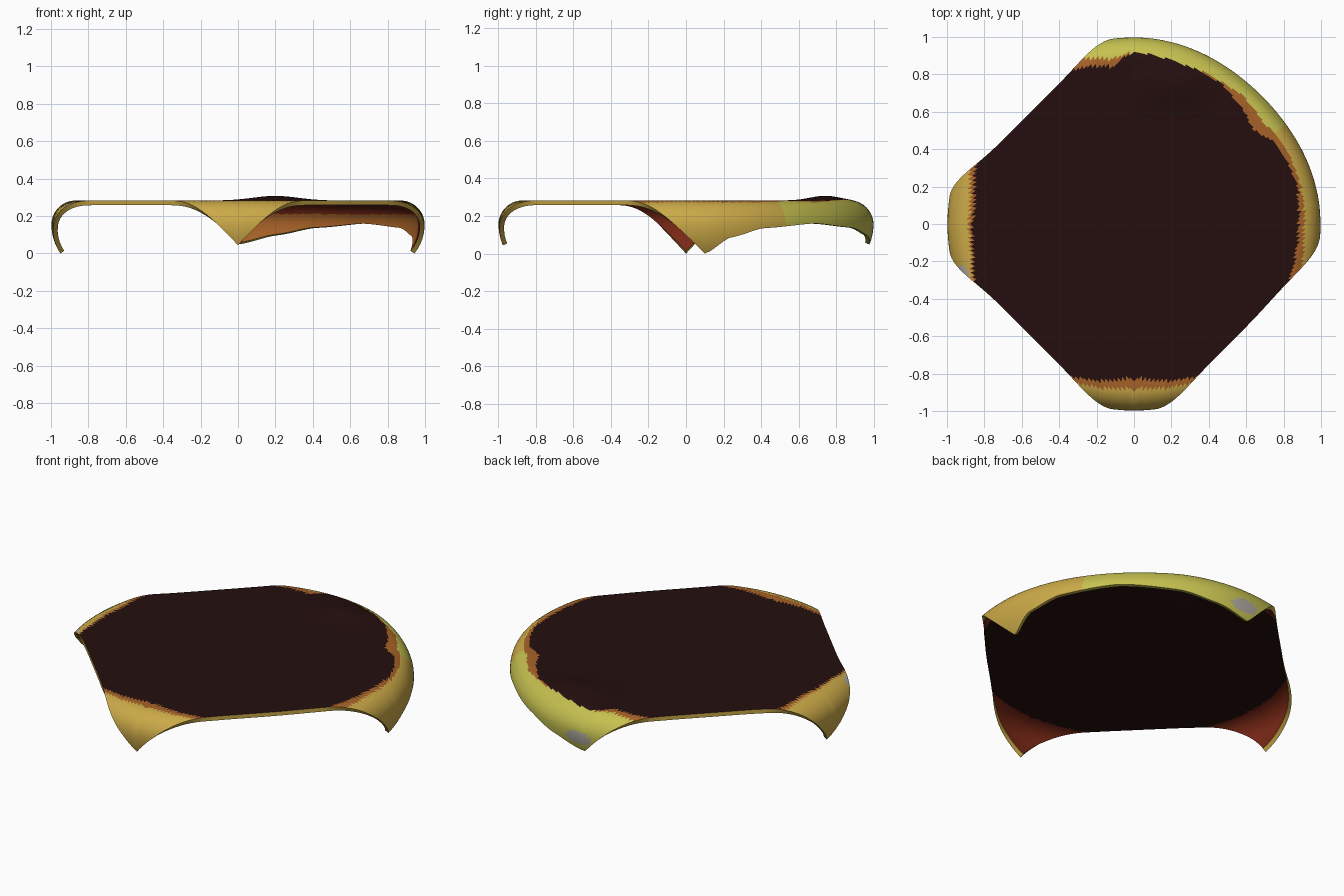
import bpy, bmesh, math

if "Cube" in bpy.data.objects:
    bpy.data.objects.remove(bpy.data.objects["Cube"])

THICK, TOP = 0.025, 0.287
N, ROWS = 240, 80

# flat colours
COLOURS = [("dark_maroon", (0.018, 0.0045, 0.0045)), ("burnt_orange", (0.38, 0.12, 0.02)),
           ("gold", (0.60, 0.40, 0.065)), ("olive_yellow", (0.56, 0.53, 0.08)),
           ("red_brown", (0.20, 0.022, 0.008)), ("warm_grey", (0.42, 0.39, 0.34))]
DARK, ORANGE, GOLD, YELLOW, RED, GREY = range(6)


def lerp_table(table, x):
    """Smooth interpolation in rows of (key, value)."""
    for (a, va), (b, vb) in zip(table, table[1:]):
        if a <= x <= b:
            t = (x - a) / (b - a)
            t = t * t * (3 - 2 * t) * 0.5 + t * 0.5
            return va + (vb - va) * t
    return table[-1][1]


# where the dark centre ends, and where the gold border begins, by angle
DARK_END = [(0, .88), (15, .9), (30, .88), (38, .83), (50, .87), (58, .9), (75, .9), (90, .92),
            (98, .85), (108, .88), (125, .92), (160, .9), (172, .86), (190, .87), (198, .9),
            (225, 1), (252, .87), (270, .825), (288, .87), (315, 1), (340, .88), (360, .88)]
GOLD_START = [(0, .91), (15, .92), (30, .92), (38, .9), (50, .92), (58, .91), (75, .9), (90, .92),
              (98, .89), (108, .93), (125, .95), (160, .93), (172, .88), (190, .88), (198, .91),
              (225, 1), (252, .9), (270, .88), (288, .9), (315, 1), (340, .93), (360, .91)]
# cloth length on the long, fully draped side
LONG_SIDE = [(6, 1.235), (14, 1.14), (25, 1.09), (45, 1.065), (65, 1.09), (78, 1.13), (90, 1.18)]


def cloth_length(deg):
    """Distance along the cloth from the centre to the hem."""
    if 6 <= deg <= 90:
        return lerp_table(LONG_SIDE, deg)
    if deg < 6 or deg > 315:                       # right corner leans backwards
        d = deg if deg < 180 else deg - 360
        deg = -45 + (d + 45) * 45 / 51
    a = math.radians(deg)
    tip = 0.035 if 45 < deg < 135 or 225 < deg < 315 else 0.085
    k = 1.15 + tip * abs(math.cos(2 * a)) ** 6
    return k / (abs(math.cos(a)) + abs(math.sin(a)))


def profile(s):
    """Radius, height and slope of the cloth after length s."""
    f0, bend = 0.87, 0.2
    if s <= f0:
        return s, TOP, 0.0
    q = math.pi / 2 / bend
    if s <= f0 + bend:
        a = (s - f0) * q
        return f0 + math.sin(a) / q, TOP - (1 - math.cos(a)) / q, a
    p = 3.6
    e = (s - f0 - bend) * p
    return f0 + 1 / q - (1 - math.cos(e)) / p, TOP - 1 / q - math.sin(e) / p, math.pi / 2 + e


def cloth_point(s, deg, depth):
    r, z, a = profile(s)
    r -= depth * math.sin(a)
    z -= depth * math.cos(a)
    if 0 < deg < 90:                               # draped side hangs a bit closer
        r -= 0.03 * math.sin(math.radians(2 * deg)) ** 2 * min(1, s) ** 4
    t = math.radians(deg)
    x, y = r * math.cos(t), r * math.sin(t)
    # low ripple near the back
    z += 0.025 * math.exp(-((x - 0.2) / 0.17) ** 2 - ((y - 0.74) / 0.11) ** 2)
    return x, y, z


def outer_colour(s, deg):
    if ((deg - 88) / 5) ** 2 + ((s - 1.10) / 0.04) ** 2 < 1:
        return GREY
    if ((deg - 196) / 2.5) ** 2 + ((s - 0.96) / 0.035) ** 2 < 1:
        return GREY
    if s < lerp_table(DARK_END, deg):
        return DARK
    if s < lerp_table(GOLD_START, deg):
        return ORANGE
    return YELLOW if 33 < deg < 112 else GOLD


def inner_colour(s, deg):
    if s < 0.88:
        return DARK
    return ORANGE if 8 < deg < 88 and s > 1.0 else RED


bm = bmesh.new()
hem = []
# upper and lower cloth layers
for depth, rule in ((0, outer_colour), (THICK, inner_colour)):
    centre = bm.verts.new(cloth_point(0, 0, depth))
    rings = []
    for j in range(1, ROWS + 1):
        u = j / ROWS
        t = 1 - (1 - u) ** 1.6                     # denser towards the hem
        rings.append([bm.verts.new(cloth_point(t * cloth_length(i * 360 / N), i * 360 / N, depth))
                      for i in range(N)])
    for i in range(N):
        k = (i + 1) % N
        deg = (i + 0.5) * 360 / N
        bm.faces.new((centre, rings[0][i], rings[0][k])).material_index = DARK
        for j in range(ROWS - 1):
            f = bm.faces.new((rings[j][i], rings[j + 1][i], rings[j + 1][k], rings[j][k]))
            t = 1 - (1 - (j + 1.5) / ROWS) ** 1.6
            f.material_index = rule(t * cloth_length(deg), deg)
    hem.append(rings[-1])
# hem edge joining both layers
for i in range(N):
    k = (i + 1) % N
    f = bm.faces.new((hem[0][i], hem[1][i], hem[1][k], hem[0][k]))
    f.material_index = YELLOW if 33 < (i + 0.5) * 360 / N < 100 else GOLD
bmesh.ops.recalc_face_normals(bm, faces=bm.faces)

# stand on the ground, centred
for axis in range(3):
    lo = min(v.co[axis] for v in bm.verts)
    hi = max(v.co[axis] for v in bm.verts)
    shift = lo if axis == 2 else (lo + hi) / 2
    for v in bm.verts:
        v.co[axis] -= shift

mesh = bpy.data.meshes.new("draped_cloth")
bm.to_mesh(mesh)
bm.free()
for name, rgb in COLOURS:
    m = bpy.data.materials.new(name)
    m.diffuse_color = (*rgb, 1)
    m.use_nodes = True
    m.node_tree.nodes["Principled BSDF"].inputs["Base Color"].default_value = m.diffuse_color
    mesh.materials.append(m)
cloth = bpy.data.objects.new("draped_cloth", mesh)
bpy.context.collection.objects.link(cloth)
bpy.context.view_layer.objects.active = cloth
cloth.select_set(True)
bpy.ops.object.shade_smooth_by_angle(angle=math.radians(40))
